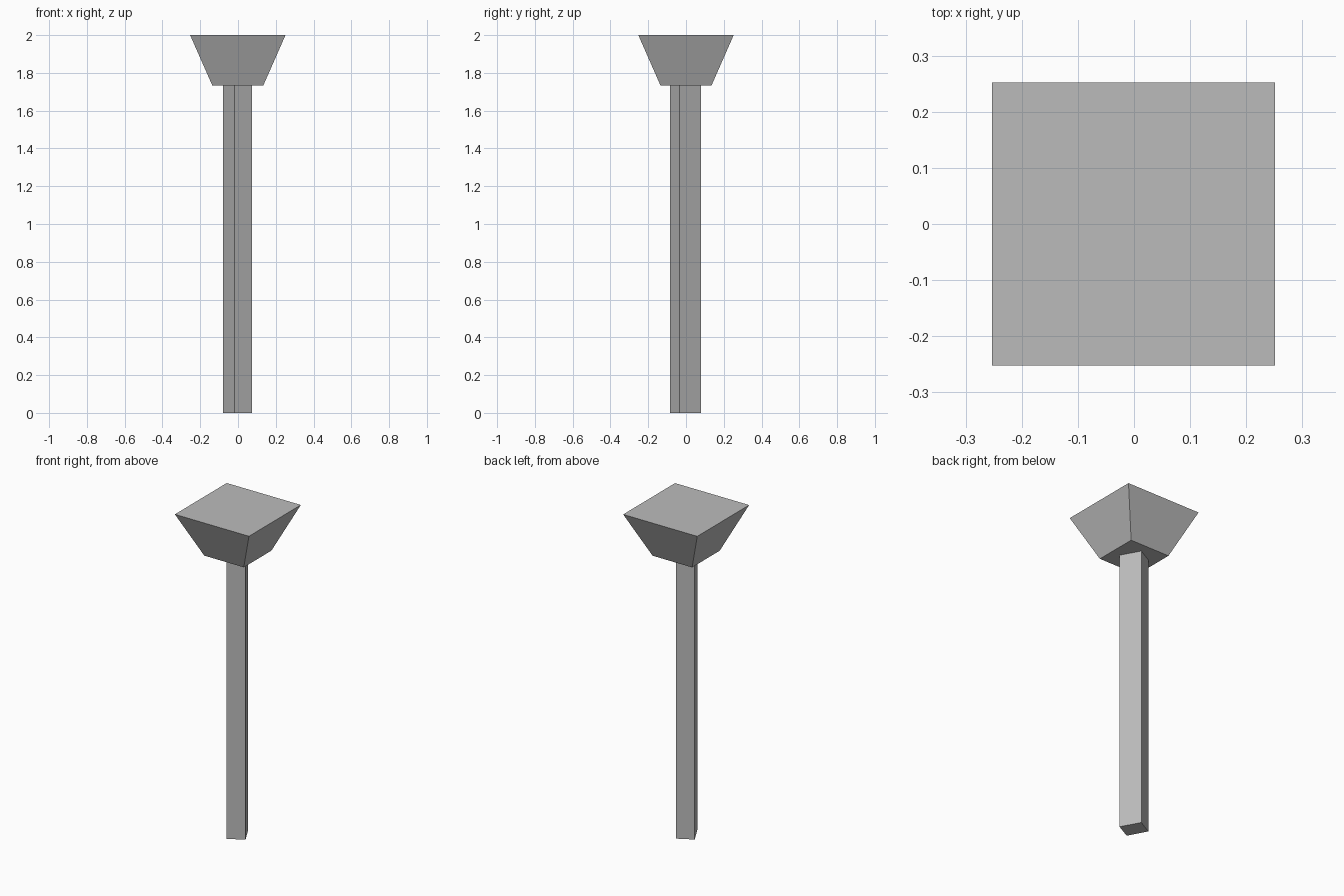
import bpy
import bmesh
from math import radians
from mathutils import Matrix

cube = bpy.data.objects.get("Cube")
if cube:
    bpy.data.objects.remove(cube, do_unlink=True)

# Single plain grey
grey = bpy.data.materials.new("plain grey")
grey.use_nodes = True
color = (0.5, 0.5, 0.5, 1)
grey.diffuse_color = color
grey.node_tree.nodes["Principled BSDF"].inputs["Base Color"].default_value = color


def box(name, size, bottom, top, center, turn=0, flare=1):
    """Box from bottom to top; its upper face is scaled by flare."""
    bm = bmesh.new()
    bmesh.ops.create_cube(bm, size=1)
    for v in bm.verts:
        upper = v.co.z > 0
        scale = flare if upper else 1
        v.co.x *= size[0] * scale
        v.co.y *= size[1] * scale
        v.co.z = top if upper else bottom
    bm.transform(Matrix.Translation((*center, 0)) @ Matrix.Rotation(radians(turn), 4, "Z"))
    mesh = bpy.data.meshes.new(name)
    bm.to_mesh(mesh)
    bm.free()
    mesh.materials.append(grey)
    obj = bpy.data.objects.new(name, mesh)
    bpy.context.collection.objects.link(obj)
    return obj


# Slightly turned rectangular post
box("post", (0.106, 0.129), 0, 1.75, (-0.002, -0.003), turn=28.4)

# Flared square head, wider at the top
box("head", (0.269, 0.269), 1.732, 2, (-0.001, 0), flare=1.877)
